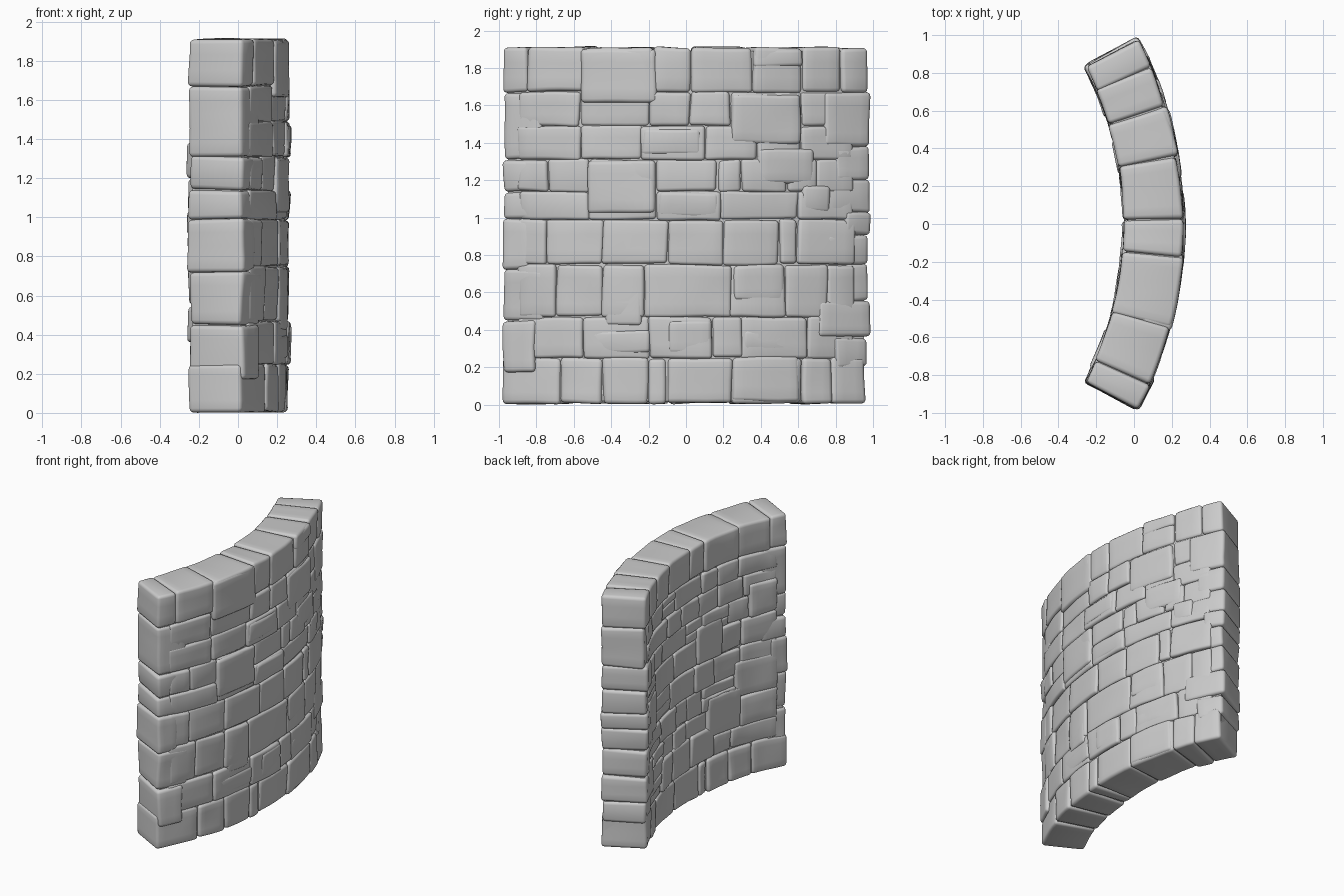
import bpy
import bmesh
import math
import random
from mathutils import Vector, noise

random.seed(7)
if "Cube" in bpy.data.objects:
    bpy.data.objects.remove(bpy.data.objects["Cube"])

CENTRE_X = -1.84
INNER, OUTER = 1.79, 2.10
MIDDLE = (INNER + OUTER) / 2
END, TOP = 0.985, 1.91

stone_grey = bpy.data.materials.new("stone_grey")
stone_grey.use_nodes = True
stone_grey.diffuse_color = (0.6, 0.6, 0.6, 1)
shader = next(n for n in stone_grey.node_tree.nodes if n.type == "BSDF_PRINCIPLED")
shader.inputs["Base Color"].default_value = stone_grey.diffuse_color
shader.inputs["Roughness"].default_value = 0.9


def arc(y):
    """Arc length along the middle of the wall for a y on the outer face."""
    return math.asin(y / OUTER) * MIDDLE


def slice_evenly(bm, axis, low, high, step):
    """Cut a stone into strips so that it can bend and undulate."""
    count = max(2, round((high - low) / step))
    for i in range(1, count):
        point, normal = Vector(), Vector()
        point[axis] = low + (high - low) * i / count
        normal[axis] = 1
        geom = bm.verts[:] + bm.edges[:] + bm.faces[:]
        bmesh.ops.bisect_plane(bm, geom=geom, plane_co=point, plane_no=normal)


def add_stone(group, y0, y1, r0, r1, z0, z1, bevel=0.018, wobble=0.007):
    """Add one rounded, slightly irregular block, bent round the wall's centre."""
    low = Vector((arc(y0), r0, z0))
    high = Vector((arc(y1), r1, z1))
    bm = bmesh.new()
    bmesh.ops.create_cube(bm, size=1)
    for v in bm.verts:
        for k in range(3):
            v.co[k] = (high[k] if v.co[k] > 0 else low[k]) + random.uniform(-wobble, wobble)
        v.co.z = max(v.co.z, 0.003)
    if bevel:
        bmesh.ops.bevel(bm, geom=bm.edges[:], offset=bevel, segments=3,
                        profile=0.5, affect="EDGES", clamp_overlap=True)
    slice_evenly(bm, 0, low.x, high.x, 0.06)
    slice_evenly(bm, 2, low.z, high.z, 0.07)
    seed = Vector((random.random(), random.random(), random.random())) * 50
    for v in bm.verts:
        if wobble:
            v.co += noise.noise_vector(v.co * 6 + seed) * 0.006
        angle, r = v.co.x / MIDDLE, v.co.y
        v.co = (CENTRE_X + r * math.cos(angle), r * math.sin(angle), max(v.co.z, 0))
    bmesh.ops.recalc_face_normals(bm, faces=bm.faces[:])
    piece = bpy.data.meshes.new("piece")
    bm.to_mesh(piece)
    bm.free()
    group.from_mesh(piece)
    bpy.data.meshes.remove(piece)


def finish(name, group):
    mesh = bpy.data.meshes.new(name)
    group.to_mesh(mesh)
    group.free()
    mesh.materials.append(stone_grey)
    obj = bpy.data.objects.new(name, mesh)
    bpy.context.collection.objects.link(obj)
    bpy.ops.object.select_all(action="DESELECT")
    obj.select_set(True)
    bpy.context.view_layer.objects.active = obj
    bpy.ops.object.shade_smooth_by_angle(angle=math.radians(40))


def proud(amount=0.006):
    return random.uniform(-amount, amount)


# Solid core that closes the joints
core = bmesh.new()
add_stone(core, -0.96, 0.96, INNER + 0.018, OUTER - 0.018, 0.02, TOP - 0.02, bevel=0, wobble=0)
finish("wall_core", core)

# Full-depth bottom and top courses
courses = {
    "bottom_course": (0.005, 0.25, [-END, -0.68, -0.45, -0.2, -0.1, 0.25, 0.62, 0.78, 0.965]),
    "top_course": (1.67, TOP, [-END, -0.85, -0.55, -0.17, 0.03, 0.36, 0.62, 0.83, 0.975]),
}
for name, (z0, z1, breaks) in courses.items():
    group = bmesh.new()
    for y0, y1 in zip(breaks, breaks[1:]):
        add_stone(group, y0, y1, INNER + proud(), OUTER + proud(), z0, z1, bevel=0.022)
    finish(name, group)

# Convex face: courses of facing stones, each with its own joints
outer = bmesh.new()
outer_seams = [0.25, 0.47, 0.75, 0.99, 1.14, 1.31, 1.49, 1.67]
outer_joints = [
    [-0.55, -0.2, 0.14, 0.3, 0.65],
    [-0.7, -0.45, -0.23, 0.24, 0.53, 0.76],
    [-0.75, -0.45, -0.1, 0.2, 0.5, 0.6],
    [-0.52, -0.16, 0.18, 0.6],
    [-0.74, -0.52, -0.16, 0.17, 0.3, 0.54, 0.7],
    [-0.56, -0.24, 0.1, 0.38, 0.62],
    [-0.57, -0.2, 0.02, 0.24, 0.62],
]
for z0, z1, joints in zip(outer_seams, outer_seams[1:], outer_joints):
    breaks = [-0.9] + joints + [0.9]
    for y0, y1 in zip(breaks, breaks[1:]):
        add_stone(outer, y0, y1, MIDDLE, OUTER + proud(), z0, z1)
finish("outer_facing_stones", outer)

# Larger stones that break the convex courses
feature = bmesh.new()
for y0, y1, z0, z1 in [
    (-0.52, -0.16, 1.02, 1.31), (-0.15, 0.18, 1.0, 1.14), (0.24, 0.62, 1.39, 1.66),
    (-0.24, 0.08, 1.34, 1.48), (-0.44, -0.23, 0.42, 0.68), (0.25, 0.53, 0.55, 0.75),
    (0.3, 0.65, 0.28, 0.4), (-0.55, -0.2, 0.27, 0.4), (-0.1, 0.14, 0.27, 0.46),
    (0.62, 0.77, 1.03, 1.17), (0.38, 0.69, 1.18, 1.37), (-0.56, -0.16, 1.62, 1.9),
    (0.36, 0.62, 1.81, 1.9), (0.25, 0.61, 0.02, 0.26),
]:
    add_stone(feature, y0, y1, MIDDLE, OUTER + 0.008, z0, z1, bevel=0.022)
finish("outer_feature_stones", feature)

# Concave face: irregular courses with some tall and some split stones
inner = bmesh.new()
inner_seams = [0.25, 0.4, 0.62, 0.8, 1.0, 1.2, 1.36, 1.52, 1.67]
for z0, z1 in zip(inner_seams, inner_seams[1:]):
    y0 = -0.9
    while y0 < 0.9:
        y1 = y0 + random.uniform(0.17, 0.42)
        if y1 > 0.76:
            y1 = 0.9
        style = random.random()
        if style < 0.2:
            split = (z0 + z1) / 2 + proud(0.02)
            add_stone(inner, y0, y1, INNER + proud(), MIDDLE, z0, split, bevel=0.014)
            add_stone(inner, y0, y1, INNER + proud(), MIDDLE, split, z1, bevel=0.014)
        elif style < 0.4 and z1 < 1.6:
            add_stone(inner, y0, y1, INNER - 0.01, MIDDLE, z0, z1 + 0.09, bevel=0.022)
        else:
            add_stone(inner, y0, y1, INNER + proud(0.008), MIDDLE, z0, z1)
        y0 = y1
finish("inner_facing_stones", inner)

# Full-depth quoins at both ends, alternating long and short
quoins = {
    "front_end_quoins": (-1, [0.17, 0.45, 0.72, 0.99, 1.14, 1.31, 1.67]),
    "back_end_quoins": (1, [0.2, 0.36, 0.55, 0.75, 0.91, 1.03, 1.2, 1.38, 1.67]),
}
for name, (side, seams) in quoins.items():
    group = bmesh.new()
    for i, (z0, z1) in enumerate(zip(seams, seams[1:])):
        reach = (0.74 if i % 2 else 0.82) + proud(0.03)
        tip = END + proud(0.008)
        y0, y1 = sorted((side * reach, side * tip))
        add_stone(group, y0, y1, INNER + proud(0.012), OUTER + 0.005 + proud(), z0, z1, bevel=0.022)
    finish(name, group)
